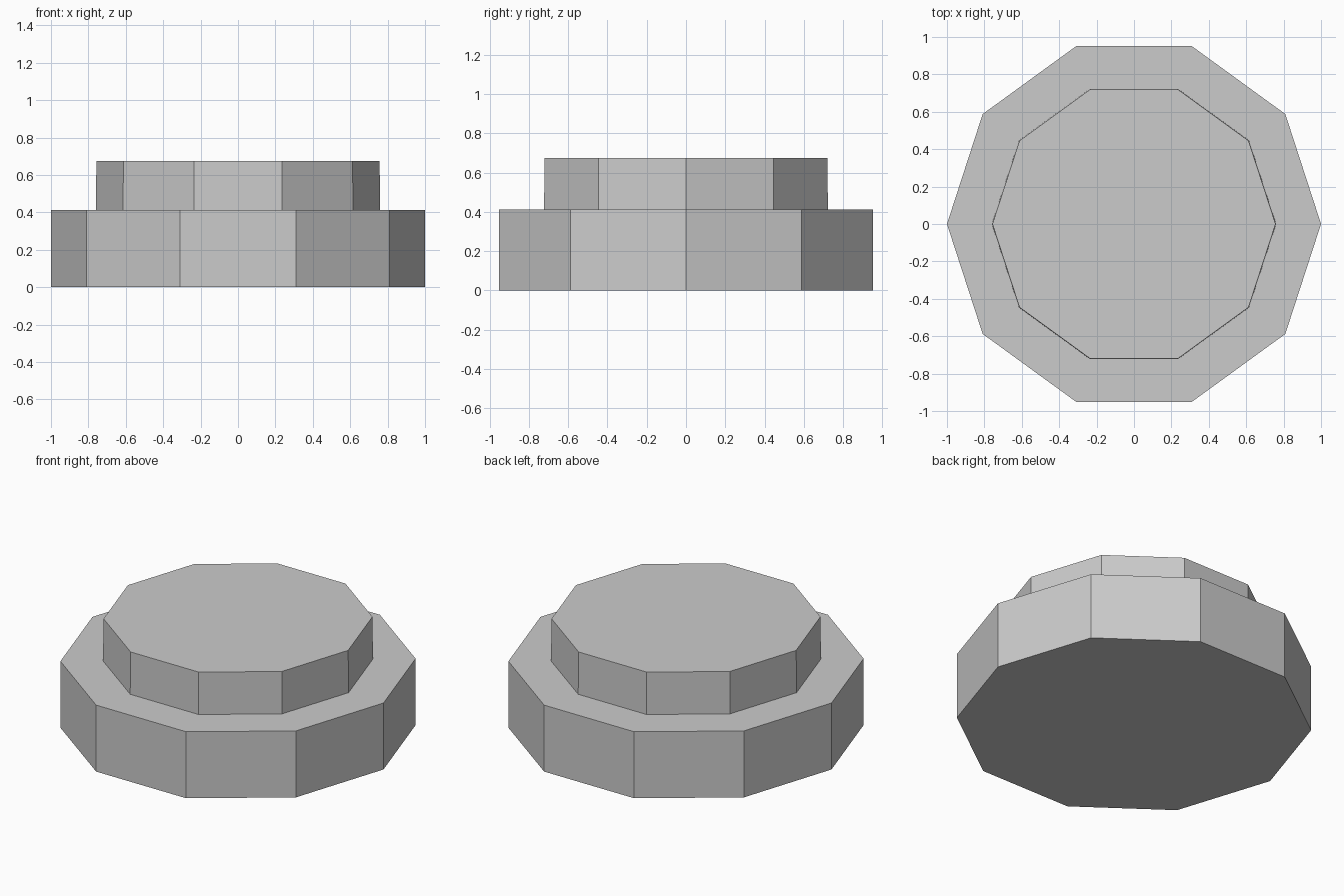
import bpy
import bmesh
from math import cos, sin, tau

if "Cube" in bpy.data.objects:
    bpy.data.objects.remove(bpy.data.objects["Cube"])

SIDES = 10
# Stepped outline from bottom to top: (radius, height)
PROFILE = [(1.0, 0.0), (1.0, 0.413), (0.76, 0.413), (0.757, 0.675)]

bm = bmesh.new()

# One ten-sided ring per profile point
rings = [[bm.verts.new((r * cos(tau * i / SIDES), r * sin(tau * i / SIDES), z))
          for i in range(SIDES)] for r, z in PROFILE]

# Walls and step ledge
for low, high in zip(rings, rings[1:]):
    for i in range(SIDES):
        j = (i + 1) % SIDES
        bm.faces.new((low[i], low[j], high[j], high[i]))

# Underside and top caps
bm.faces.new(rings[0][::-1])
bm.faces.new(rings[-1])

mesh = bpy.data.meshes.new("stepped_base")
bm.to_mesh(mesh)
bm.free()
bpy.context.collection.objects.link(bpy.data.objects.new("stepped_base", mesh))
